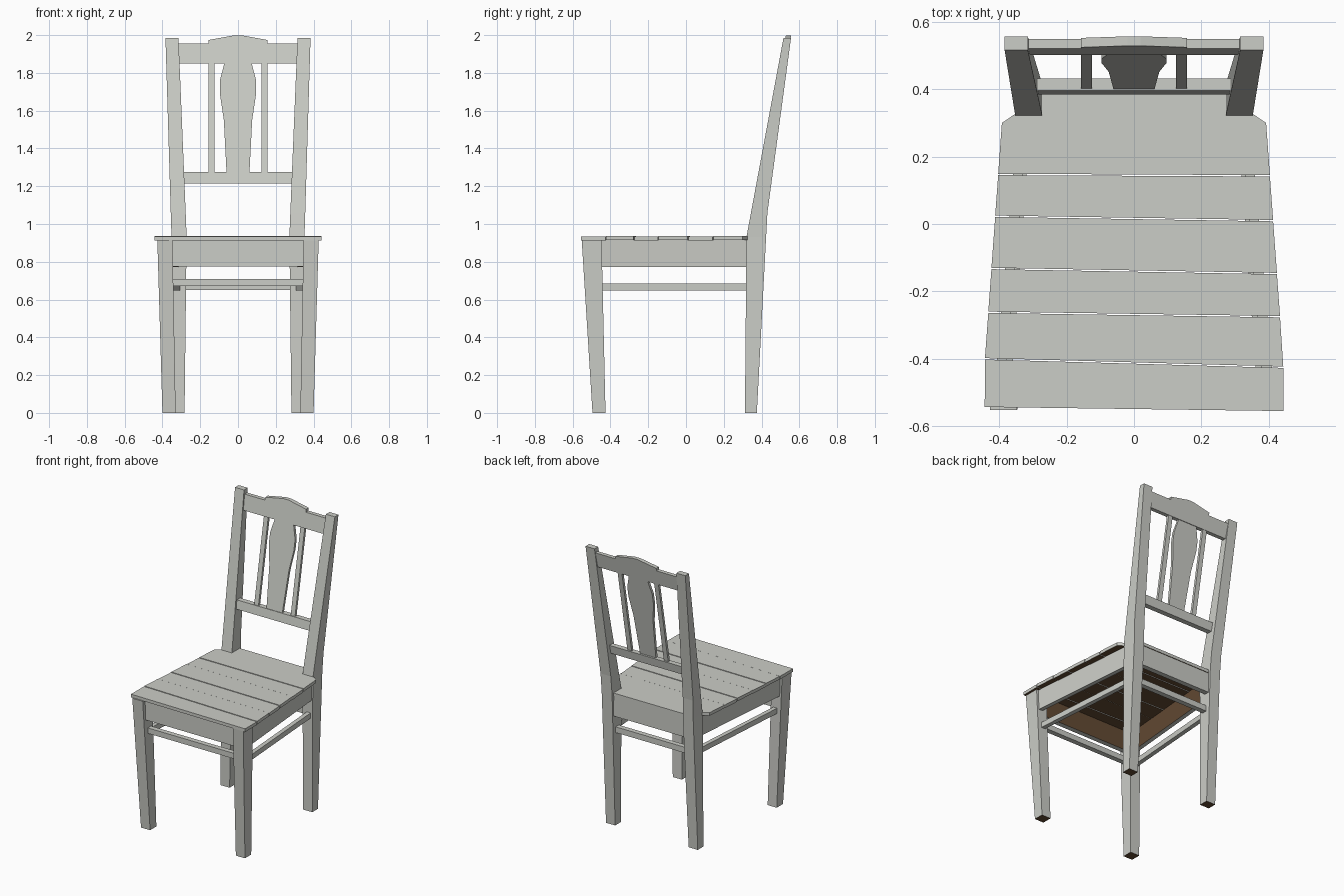
import bpy
import bmesh

cube = bpy.data.objects.get("Cube")
if cube:
    bpy.data.objects.remove(cube, do_unlink=True)


def make_material(name, color):
    mat = bpy.data.materials.new(name)
    mat.use_nodes = True
    mat.diffuse_color = color
    bsdf = mat.node_tree.nodes["Principled BSDF"]
    bsdf.inputs["Base Color"].default_value = color
    bsdf.inputs["Roughness"].default_value = 0.8
    return mat


PAINT = make_material("grey paint", (0.60, 0.61, 0.57, 1))
WOOD = make_material("bare brown wood", (0.127, 0.07, 0.034, 1))


def loft(name, rings, is_bare=None):
    """Skin matching rings of points; faces whose normal passes is_bare stay unpainted."""
    bm = bmesh.new()
    loops = [[bm.verts.new(p) for p in ring] for ring in rings]
    n = len(loops[0])
    for a, b in zip(loops, loops[1:]):
        for i in range(n):
            j = (i + 1) % n
            bm.faces.new((a[i], a[j], b[j], b[i]))
    bm.faces.new(loops[0][::-1])
    bm.faces.new(loops[-1])
    bmesh.ops.recalc_face_normals(bm, faces=bm.faces)
    bm.normal_update()
    if is_bare:
        for f in bm.faces:
            f.material_index = int(is_bare(f.normal))
    mesh = bpy.data.meshes.new(name)
    bm.to_mesh(mesh)
    bm.free()
    mesh.materials.append(PAINT)
    mesh.materials.append(WOOD)
    obj = bpy.data.objects.new(name, mesh)
    bpy.context.scene.collection.objects.link(obj)
    return obj


def rect(x0, x1, y0, y1, z):
    return [(x0, y0, z), (x1, y0, z), (x1, y1, z), (x0, y1, z)]


def box(name, x0, x1, y0, y1, z0, z1, is_bare=None):
    return loft(name, [rect(x0, x1, y0, y1, z) for z in (z0, z1)], is_bare)


def facing_down(n):
    return n.z < -0.9


def leg(name, side, sections):
    """Tapered post from (inner x, outer x, front y, back y, z) sections."""
    loft(name, [rect(side * a, side * b, c, d, z) for a, b, c, d, z in sections],
         facing_down)


def side_bar(name, side, front_x, back_x, width, z0, z1, is_bare=None):
    """Bar running from a front leg to a back leg."""
    rings = []
    for x, y in ((front_x, -0.46), (back_x, 0.34)):
        a, b = side * x, side * (x - width)
        rings.append([(a, y, z0), (b, y, z0), (b, y, z1), (a, y, z1)])
    loft(name, rings, is_bare)


def back_panel(name, outline, offset, thickness):
    """Panel of an (x, z) outline, leaning with the back posts."""
    rings = []
    for d in (offset, offset + thickness):
        rings.append([(x, 0.32 + 0.186 * (z - 0.93) + d, z) for x, z in outline])
    loft(name, rings)


# Legs, side aprons, side stretchers and slats, mirrored
FRONT_LEG = [(0.33, 0.40, -0.495, -0.426, 0), (0.347, 0.427, -0.552, -0.447, 0.914)]
BACK_LEG = [(0.283, 0.353, 0.312, 0.375, 0), (0.272, 0.352, 0.32, 0.424, 0.93),
            (0.277, 0.356, 0.344, 0.431, 1.06), (0.315, 0.384, 0.516, 0.556, 1.985)]
for side, label in ((1, "left"), (-1, "right")):
    leg("front_leg_" + label, side, FRONT_LEG)
    leg("back_leg_" + label, side, BACK_LEG)
    side_bar("side_apron_" + label, side, 0.412, 0.342, 0.03, 0.773, 0.914,
             lambda n, s=side: n.x * s < -0.9)
    side_bar("side_stretcher_" + label, side, 0.393, 0.335, 0.03, 0.647, 0.684)
    a, b = side * 0.124, side * 0.157
    back_panel("back_slat_" + label, [(a, 1.26), (b, 1.26), (b, 1.86), (a, 1.86)],
               0.018, 0.018)

# Front and back aprons and stretchers
box("front_apron", -0.36, 0.36, -0.525, -0.49, 0.775, 0.914, lambda n: n.y > 0.9)
box("back_apron", -0.30, 0.30, 0.37, 0.405, 0.775, 0.914, lambda n: n.y < -0.9)
box("front_stretcher", -0.35, 0.35, -0.50, -0.465, 0.672, 0.71)
box("back_stretcher", -0.30, 0.30, 0.345, 0.38, 0.65, 0.69)

# Seat planks, with slightly skewed joints
GAP = 0.002


def half_width(y):
    return 0.443 if y < -0.41 else 0.443 - 0.0718 * (y + 0.41)


joints = [(-0.545, -0.557), (-0.40, -0.425), (-0.262, -0.275),
          (-0.132, -0.147), (0.023, 0.01), (0.147, 0.143)]
for i, (yl, yr) in enumerate(joints):
    outline = [(-half_width(yl), yl + GAP), (half_width(yr), yr + GAP)]
    if i + 1 < len(joints):
        bl, br = joints[i + 1]
        outline += [(half_width(br), br - GAP), (-half_width(bl), bl - GAP)]
    else:
        # Rear plank is notched around the back posts
        notch = [(0.392, 0.30), (0.355, 0.325), (0.275, 0.325), (0.275, 0.408)]
        outline += notch + [(-x, y) for x, y in reversed(notch)]
    lift = 0.002 * (i % 2)
    loft("seat_plank_%d" % (i + 1),
         [[(x, y, z + lift) for x, y in outline] for z in (0.913, 0.935)], facing_down)

# Backrest rails and centre splat
back_panel("lower_back_rail",
           [(-0.295, 1.215), (0.295, 1.215), (0.295, 1.274), (-0.295, 1.274)],
           0.012, 0.036)
crest = [(0.325, 1.851), (0.325, 1.955), (0.157, 1.955), (0.157, 1.974), (0.02, 1.999)]
back_panel("crest_rail", crest + [(-x, z) for x, z in reversed(crest)], 0.010, 0.028)
splat = [(0.06, 1.26), (0.075, 1.55), (0.096, 1.69), (0.096, 1.76), (0.07, 1.86)]
back_panel("back_splat", splat + [(-x, z) for x, z in reversed(splat)], 0.016, 0.018)
